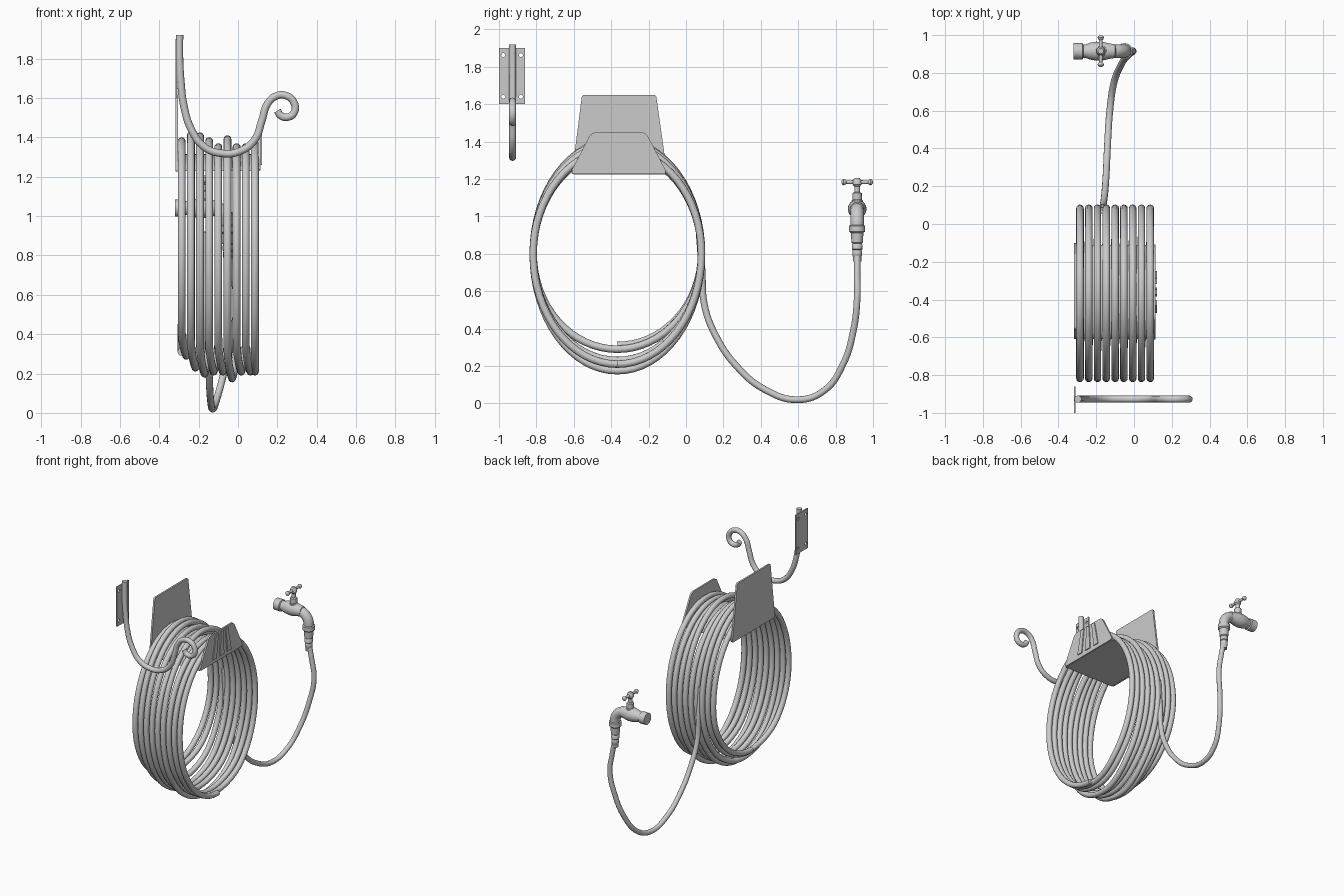
import bpy, bmesh
from math import sin, cos, pi, radians

if "Cube" in bpy.data.objects:
    bpy.data.objects.remove(bpy.data.objects["Cube"])


def smooth(obj, angle=40):
    bpy.ops.object.select_all(action='DESELECT')
    obj.select_set(True)
    bpy.context.view_layer.objects.active = obj
    if obj.type == 'CURVE':
        bpy.ops.object.convert(target='MESH')
    bpy.ops.object.shade_smooth_by_angle(angle=radians(angle))
    return bpy.context.view_layer.objects.active


def link(name, data):
    obj = bpy.data.objects.new(name, data)
    bpy.context.collection.objects.link(obj)
    return obj


def tube(name, pts, radius, bezier=True):
    cu = bpy.data.curves.new(name, 'CURVE')
    cu.dimensions = '3D'
    cu.bevel_depth, cu.bevel_resolution = radius, 4
    cu.resolution_u, cu.use_fill_caps = 10, True
    if bezier:
        s = cu.splines.new('BEZIER')
        s.bezier_points.add(len(pts) - 1)
        for bp, p in zip(s.bezier_points, pts):
            bp.co = p
            bp.handle_left_type = bp.handle_right_type = 'AUTO'
    else:
        s = cu.splines.new('POLY')
        s.points.add(len(pts) - 1)
        for sp, p in zip(s.points, pts):
            sp.co = (*p, 1)
    return smooth(link(name, cu), 50)


def lathe(name, profile, axis, origin, n=24):
    """Spin (height, radius) pairs about a world axis."""
    bm = bmesh.new()
    rings = []
    for h, r in profile:
        ring = []
        for i in range(n):
            u, v = r * cos(2 * pi * i / n), r * sin(2 * pi * i / n)
            c = {'X': (h, u, v), 'Y': (v, h, u), 'Z': (u, v, h)}[axis]
            ring.append(bm.verts.new([a + b for a, b in zip(origin, c)]))
        rings.append(ring)
    for a, b in zip(rings, rings[1:]):
        for i in range(n):
            j = (i + 1) % n
            bm.faces.new((a[i], a[j], b[j], b[i]))
    bm.faces.new(rings[0][::-1])
    bm.faces.new(rings[-1])
    bmesh.ops.recalc_face_normals(bm, faces=bm.faces)
    me = bpy.data.meshes.new(name)
    bm.to_mesh(me)
    bm.free()
    return smooth(link(name, me))


def prism(name, outline, x0, x1, round_corners=0):
    """Extrude a (y, z) outline along x, optionally rounding its corners."""
    bm = bmesh.new()
    a = [bm.verts.new((x0, y, z)) for y, z in outline]
    b = [bm.verts.new((x1, y, z)) for y, z in outline]
    bm.faces.new(a)
    bm.faces.new(b)
    n = len(a)
    for i in range(n):
        j = (i + 1) % n
        bm.faces.new((a[i], a[j], b[j], b[i]))
    bmesh.ops.recalc_face_normals(bm, faces=bm.faces)
    if round_corners:
        edges = [bm.edges.get((p, q)) for p, q in zip(a, b)]
        bmesh.ops.bevel(bm, geom=edges, offset=round_corners, segments=4,
                        profile=0.5, affect='EDGES')
    me = bpy.data.meshes.new(name)
    bm.to_mesh(me)
    bm.free()
    return smooth(link(name, me), 30)


# Coiled hose: each turn has its own top and bottom height, stepping sideways at the bottom
tops = [1.40, 1.43, 1.425, 1.40, 1.37, 1.41, 1.37, 1.37, 1.38]
bottoms = [.29, .27, .21, .18, .19, .19, .155, .19, .19, .19]
R, PITCH, STEPS = 0.02, 0.0465, 64
coil = []
for i, top in enumerate(tops):
    for k in range(STEPS + (i == 8)):
        f = k / STEPS
        t = -pi / 2 + 2 * pi * f
        low = bottoms[i] if f < 0.5 else bottoms[i + 1]
        high = top - R - 0.8 if sin(t) > 0 else 0.8 - low - R
        d = min(f, 1 - f) / 0.12
        shift = 0 if d > 1 else 0.5 * (1 - d * d * (3 - 2 * d))
        x = -0.286 + PITCH * (i + (shift if f > 0.5 else -shift))
        x = min(max(x, -0.287), 0.086)
        coil.append((x, -0.367 + 0.45 * cos(t), 0.8 + high * sin(t)))
tube("hose_coil", coil, R, bezier=False)

# Loose hose running from the coil to the tap
tube("hose_tail", [(-.165, .07, .92), (-.165, .085, .72), (-.163, .1, .52), (-.155, .16, .36),
                   (-.147, .27, .2), (-.14, .42, .075), (-.128, .6, .02), (-.108, .74, .07),
                   (-.07, .84, .21), (-.03, .895, .39), (-.005, .915, .56),
                   (-.025, .915, .7), (-.05, .915, .82)], 0.018)

# Hose holder: tall back plate, lower front plate, arched saddle between them
prism("holder_back_plate", [(-.61, 1.225), (-.10, 1.225), (-.16, 1.65), (-.556, 1.65)],
      -.317, -.304, 0.012)
prism("holder_front_plate", [(-.62, 1.23), (-.10, 1.23), (-.215, 1.45), (-.505, 1.45)],
      .102, .114, 0.025)
arch = [(-.36 - .25 * cos(pi * i / 12), 1.235 + .08 * sin(pi * i / 12)) for i in range(13)]
prism("holder_saddle", [(-.61, 1.228)] + arch + [(-.11, 1.228)], -.308, .106)

# Three tapered ribs on the front plate
rib = [(-.47, 1.26), (-.425, 1.26), (-.402, 1.44), (-.432, 1.44)]
prism("holder_rib_left", rib, .112, .121)
prism("holder_rib_right", [(-.72 - y, z) for y, z in rib], .112, .121)
prism("holder_rib_middle", [(-.385, 1.26), (-.335, 1.26), (-.347, 1.44), (-.373, 1.44)], .112, .121)

# Wall hook rod with curled tip
Y = -0.927
tube("hook_rod", [(x, Y, z) for x, z in [
    (-.297, 1.92), (-.297, 1.8), (-.29, 1.68), (-.275, 1.56), (-.237, 1.44), (-.17, 1.35),
    (-.08, 1.318), (.01, 1.329), (.083, 1.385), (.122, 1.487), (.147, 1.565), (.19, 1.608),
    (.243, 1.612), (.285, 1.575), (.285, 1.525), (.25, 1.502), (.215, 1.512), (.2, 1.535)]], 0.019)

# Hook wall plate with four screw holes
cu = bpy.data.curves.new("hook_wall_plate", 'CURVE')
cu.dimensions, cu.fill_mode, cu.extrude = '2D', 'BOTH', 0.004
loops = [[(-1, 1.6), (-.86, 1.6), (-.86, 1.9), (-1, 1.9)]]
for y in (-.977, -.883):
    for z in (1.64, 1.862):
        loops.append([(y + .011 * cos(pi * i / 8), z + .011 * sin(pi * i / 8)) for i in range(16)])
for pts in loops:
    s = cu.splines.new('POLY')
    s.points.add(len(pts) - 1)
    s.use_cyclic_u = True
    for sp, p in zip(s.points, pts):
        sp.co = (*p, 0, 1)
plate = link("hook_wall_plate", cu)
plate.rotation_euler = (pi / 2, 0, pi / 2)
plate.location.x = -0.314
smooth(plate, 30)

# Tap body, bent spout and hose connector
TY = 0.915
lathe("tap_body", [(-.32, .043), (-.272, .043), (-.268, .035), (-.255, .036), (-.235, .044),
                   (-.2, .05), (-.165, .049), (-.13, .041), (-.1, .036), (-.09, .02)],
      'X', (0, TY, 1.04))
tube("tap_spout", [(-.15, TY, 1.04), (-.11, TY, 1.037), (-.073, TY, 1.015),
                   (-.053, TY, .98), (-.05, TY, .93)], 0.036)
lathe("hose_connector", [(.955, .034), (.95, .043), (.92, .043), (.912, .034), (.86, .03), (.855, .024),
                         (.85, .028), (.825, .028), (.82, .023), (.815, .026), (.79, .026),
                         (.785, .022), (.76, .022)], 'Z', (-.05, TY, 0))

# Tap stem and T handle with ball ends
lathe("tap_stem", [(1.06, .032), (1.085, .03), (1.09, .025), (1.125, .025), (1.13, .015),
                   (1.16, .015), (1.17, .024), (1.19, .024), (1.205, .014)], 'Z', (-.176, TY, 0))
half = [(.02, .011), (.058, .009), (.064, .014), (.072, .017), (.079, .014), (.084, .005)]
lathe("tap_handle", [(-h, r) for h, r in half[::-1]] + half, 'Y', (-.176, TY, 1.183), 16)
